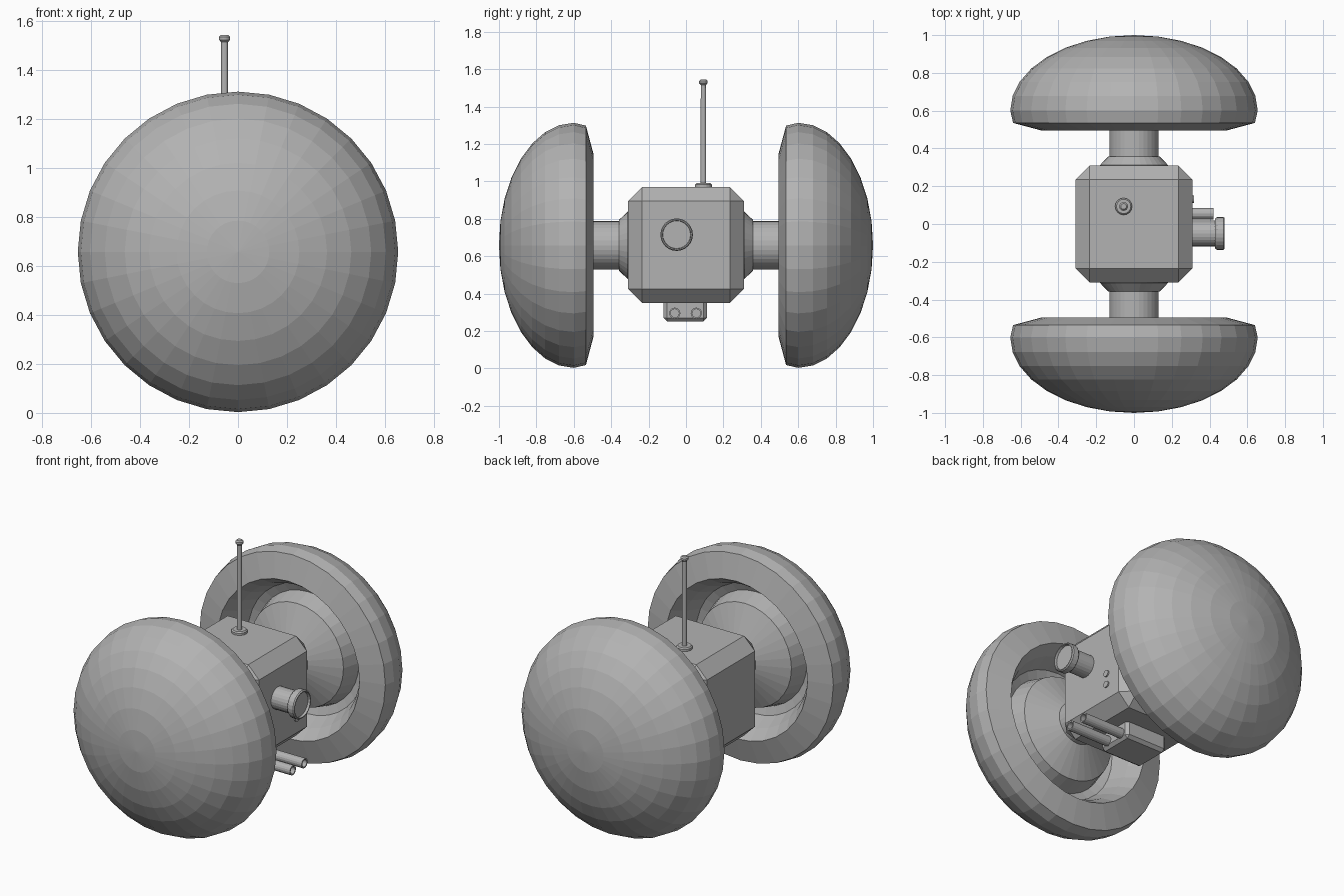
import bpy, bmesh, math
from mathutils import Vector

if "Cube" in bpy.data.objects:
    bpy.data.objects.remove(bpy.data.objects["Cube"])

grey = bpy.data.materials.new("plain_grey")
grey.diffuse_color = (0.45, 0.45, 0.45, 1)
grey.use_nodes = True
grey.node_tree.nodes["Principled BSDF"].inputs["Base Color"].default_value = grey.diffuse_color
AXLE_Z = 0.658


def finish(name, bm):
    bmesh.ops.recalc_face_normals(bm, faces=bm.faces[:])
    me = bpy.data.meshes.new(name)
    bm.to_mesh(me)
    bm.free()
    me.materials.append(grey)
    ob = bpy.data.objects.new(name, me)
    bpy.context.collection.objects.link(ob)
    return ob


def lathe(name, profile, axis, base, n):
    """Revolve (radius, distance) points round an axis; radius 0 makes a pole."""
    axis, base = Vector(axis), Vector(base)
    u = Vector((0, 0, 1)) if abs(axis.z) < 0.5 else Vector((1, 0, 0))
    v = axis.cross(u)
    bm = bmesh.new()
    rings = []
    for r, d in profile:
        count = 1 if r == 0 else n
        rings.append([bm.verts.new(base + axis * d + r * (u * math.cos(a) + v * math.sin(a)))
                      for a in (2 * math.pi * i / n for i in range(count))])
    for a, b in zip(rings, rings[1:]):
        for i in range(n):
            quad = [a[i % len(a)], a[(i + 1) % len(a)], b[(i + 1) % len(b)], b[i % len(b)]]
            quad = list(dict.fromkeys(quad))
            if len(quad) > 2:
                bm.faces.new(quad)
    return finish(name, bm)


def box(name, centre, size, bevel):
    bm = bmesh.new()
    bmesh.ops.create_cube(bm, size=1)
    for v in bm.verts:
        v.co = Vector(centre) + Vector(v.co[i] * size[i] for i in range(3))
    bmesh.ops.bevel(bm, geom=bm.edges[:], offset=bevel, segments=1, affect='EDGES')
    return finish(name, bm)


# Chamfered body
box("body", (0, 0, 0.66), (0.62, 0.62, 0.62), 0.075)

# Domed wheels, hollow on the inner side with a conical hub, plus axles
dome = [(0.655 * math.sin(math.radians(a * 11.25)), 0.6 + 0.4 * math.cos(math.radians(a * 11.25)))
        for a in range(9)]
dish = [(0.64, 0.535), (0.49, 0.495), (0.44, 0.57), (0.40, 0.67), (0.35, 0.69),
        (0.32, 0.58), (0.13, 0.5), (0, 0.5)]
for side, s in (("front", -1), ("back", 1)):
    lathe(side + "_wheel", dome + dish, (0, s, 0), (0, 0, AXLE_Z), 32)
    lathe(side + "_axle", [(0.18, 0.30), (0.18, 0.312), (0.137, 0.357), (0.13, 0.357), (0.13, 0.51)],
          (0, s, 0), (0, 0, AXLE_Z), 32)

# Camera with a lens ring and recessed glass
lathe("camera", [(0.068, 0.30), (0.068, 0.43), (0.08, 0.43), (0.087, 0.44), (0.087, 0.473),
                 (0.082, 0.48), (0.076, 0.48), (0.074, 0.465), (0, 0.465)],
      (1, 0, 0), (0, -0.05, 0.715), 24)

# Two small indicator buttons
for i, z in enumerate((0.588, 0.518)):
    lathe("button_%d" % i, [(0.02, 0.30), (0.02, 0.318), (0, 0.318)],
          (1, 0, 0), (0, 0.13, z), 16)

# Underslung box with two hollow tubes
box("lower_box", (0, -0.004, 0.31), (0.29, 0.232, 0.116), 0.018)
for i, y in enumerate((-0.06, 0.055)):
    lathe("tube_%d" % i, [(0.03, 0.12), (0.03, 0.42), (0.022, 0.42), (0.022, 0.36), (0, 0.36)],
          (1, 0, 0), (0, y, 0.295), 16)

# Antenna with a foot disc and a capped tip
lathe("antenna", [(0.045, 0.96), (0.045, 0.983), (0.038, 0.99), (0.015, 0.99), (0.014, 1.515),
                  (0.023, 1.525), (0.023, 1.537), (0.015, 1.545), (0, 1.545)],
      (0, 0, 1), (-0.055, 0.093, 0), 16)
